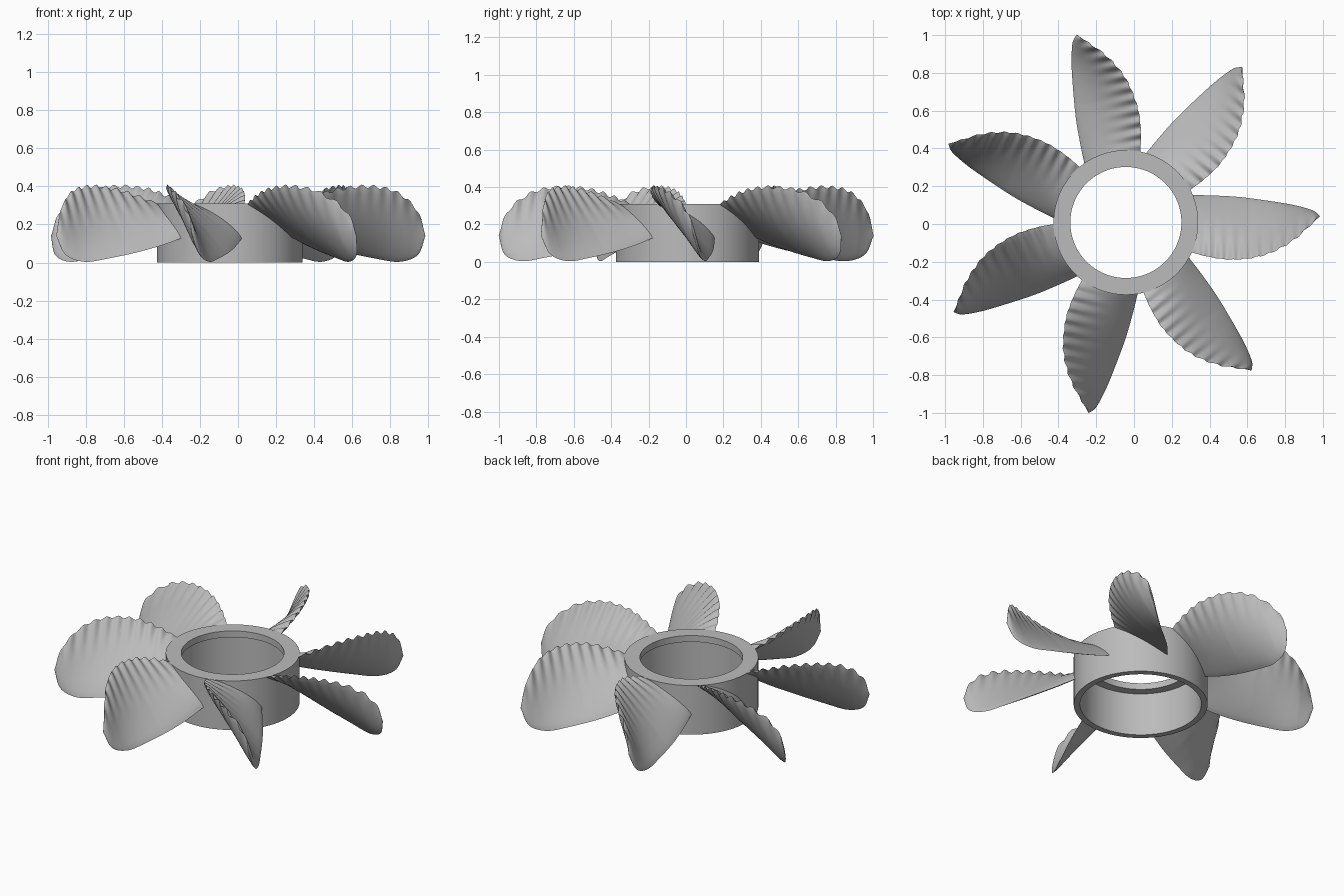
import bpy, bmesh, math
from mathutils import Vector, Matrix

cube = bpy.data.objects.get("Cube")
if cube:
    bpy.data.objects.remove(cube, do_unlink=True)

CENTRE = Vector((-0.043, 0.008, 0))
BLADES = 7

grey = bpy.data.materials.new("plain_grey")
grey.use_nodes = True
colour = (0.5, 0.5, 0.5, 1)
grey.diffuse_color = colour
grey.node_tree.nodes["Principled BSDF"].inputs["Base Color"].default_value = colour


def finish(bm, name, angle):
    bmesh.ops.remove_doubles(bm, verts=bm.verts, dist=0.0002)
    bmesh.ops.recalc_face_normals(bm, faces=bm.faces)
    mesh = bpy.data.meshes.new(name)
    bm.to_mesh(mesh)
    bm.free()
    mesh.materials.append(grey)
    ob = bpy.data.objects.new(name, mesh)
    bpy.context.collection.objects.link(ob)
    bpy.ops.object.select_all(action='DESELECT')
    ob.select_set(True)
    bpy.context.view_layer.objects.active = ob
    bpy.ops.object.shade_smooth_by_angle(angle=math.radians(angle))
    return ob


# Hub: thin ring wall with an inward lip at the top
profile = [(0.383, 0), (0.383, 0.31), (0.294, 0.31), (0.294, 0.27), (0.347, 0.27), (0.347, 0)]
bm = bmesh.new()
ring = [bm.verts.new((r, 0, z)) for r, z in profile]
edges = [bm.edges.new((ring[i - 1], ring[i])) for i in range(len(ring))]
bmesh.ops.spin(bm, geom=ring + edges, axis=(0, 0, 1), cent=(0, 0, 0),
               angle=math.tau, steps=96)
hub = finish(bm, "hub_ring", 35)
hub.location = CENTRE

# Blade edges from root to tip: distance out, sideways, height
LOWER = [(0.345, 0.145, 0.13), (0.46, 0.143, 0.092), (0.6, 0.135, 0.055), (0.76, 0.114, 0.022),
         (0.89, 0.092, 0.004), (0.988, 0.064, 0.04), (1.028, 0.032, 0.14)]
UPPER = [(0.335, -0.155, 0.305), (0.45, -0.184, 0.348), (0.58, -0.196, 0.387), (0.74, -0.17, 0.4),
         (0.88, -0.098, 0.368), (0.986, -0.004, 0.27), (1.028, 0.032, 0.14)]


def spline(points, t):
    """Smooth curve through the points, t from 0 to 1."""
    p = [Vector(q) for q in points]
    p = [2 * p[0] - p[1]] + p + [2 * p[-1] - p[-2]]
    x = t * (len(points) - 1)
    i = min(int(x), len(points) - 2)
    f = x - i
    a, b, c, d = p[i:i + 4]
    return b + f * 0.5 * (c - a + f * (2 * a - 5 * b + 4 * c - d + f * (3 * (b - c) + d - a)))


def blade_point(t, s, side):
    """Point on the blade skin; side is 1 for the upper face, -1 for the under face."""
    low, high = spline(LOWER, t), spline(UPPER, t)
    chord = high - low
    pos = low + chord * s
    normal = chord.cross(Vector((1, 0, 0)))
    if normal.length > 1e-6:
        normal.normalize()
    if normal.z < 0:
        normal.negate()
    # camber: arched at the root, slightly scooped midway, level at the tip
    arch = 4 * s * (1 - s)
    size = min(1, chord.length / 0.35)
    pos += normal * arch * (0.02 - 0.034 * min(1, t * 2.5) + 0.03 * max(0, t - 0.5)) * size
    pos.x += 0.025 * arch * max(0, 1 - t * 3)
    # lens-shaped thickness
    pos += normal * side * 0.021 * arch ** 0.7 * size
    # ripples fading inward from the upper edge, faster underneath
    fade = max(0, (s - 0.35) / 0.65) ** (3 - side) * min(1, t * 8) * min(1, (1 - t) * 5)
    wave = math.cos(math.tau * pos.x / 0.063)
    return pos + normal * wave * 0.008 * fade + chord.normalized() * wave * 0.005 * fade


def make_blade(name, angle):
    rows, cols = 100, 26
    bm = bmesh.new()
    for side in (1, -1):
        grid = [[bm.verts.new(blade_point(i / rows, j / cols, side)) for j in range(cols + 1)]
                for i in range(rows + 1)]
        for i in range(rows):
            for j in range(cols):
                bm.faces.new((grid[i][j], grid[i + 1][j], grid[i + 1][j + 1], grid[i][j + 1]))
    ob = finish(bm, name, 75)
    ob.matrix_world = Matrix.Translation(CENTRE) @ Matrix.Rotation(angle, 4, 'Z')


for k in range(BLADES):
    make_blade("blade_%d" % (k + 1), math.tau * k / BLADES)
